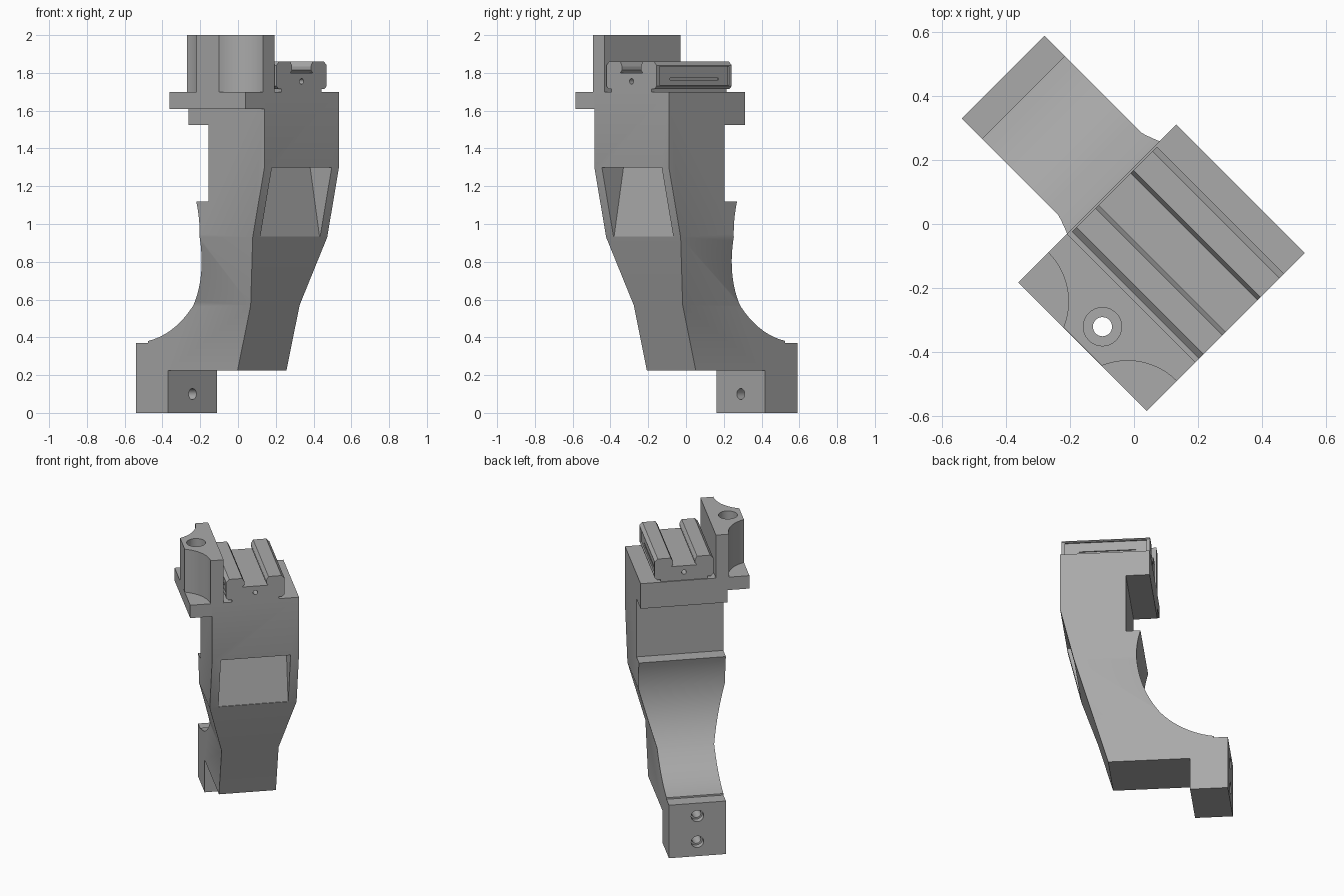
import bpy, bmesh, math
from mathutils import Vector

if "Cube" in bpy.data.objects:
    bpy.data.objects.remove(bpy.data.objects["Cube"], do_unlink=True)

grey = bpy.data.materials.new("plain grey")
grey.use_nodes = True
grey.diffuse_color = (0.4, 0.4, 0.4, 1)
grey.node_tree.nodes["Principled BSDF"].inputs["Base Color"].default_value = grey.diffuse_color

# The part is drawn in its own frame (u forward, v across, z up), then turned
TURN = math.radians(-45)
PLACE = {
    "u": lambda p, d: (d, p[0], p[1]),   # (v, z) outline pushed along u
    "v": lambda p, d: (p[0], d, p[1]),   # (u, z) outline pushed along v
    "z": lambda p, d: (p[0], p[1], d),   # (u, v) outline pushed along z
}


def prism(name, outline, axis, start, end):
    bm = bmesh.new()
    place = PLACE[axis]
    low = [bm.verts.new(place(p, start)) for p in outline]
    high = [bm.verts.new(place(p, end)) for p in outline]
    bm.faces.new(low)
    bm.faces.new(high)
    n = len(outline)
    for i in range(n):
        j = (i + 1) % n
        bm.faces.new((low[i], low[j], high[j], high[i]))
    bmesh.ops.recalc_face_normals(bm, faces=bm.faces)
    mesh = bpy.data.meshes.new(name)
    bm.to_mesh(mesh)
    bm.free()
    mesh.materials.append(grey)
    obj = bpy.data.objects.new(name, mesh)
    obj.rotation_euler.z = TURN
    bpy.context.collection.objects.link(obj)
    return obj


def arc(cx, cy, r, a0, a1, n):
    return [(cx + r * math.cos(math.radians(a0 + (a1 - a0) * i / n)),
             cy + r * math.sin(math.radians(a0 + (a1 - a0) * i / n))) for i in range(n + 1)]


def rect(x0, x1, y0, y1):
    return [(x0, y0), (x1, y0), (x1, y1), (x0, y1)]


def activate(obj):
    bpy.ops.object.select_all(action="DESELECT")
    bpy.context.view_layer.objects.active = obj
    obj.select_set(True)


def cut(obj, outline, axis, start, end):
    cutter = prism("cutter", outline, axis, start, end)
    cutter.hide_render = True
    mod = obj.modifiers.new("cut", "BOOLEAN")
    mod.operation, mod.solver, mod.object = "DIFFERENCE", "EXACT", cutter
    activate(obj)
    bpy.ops.object.modifier_apply(modifier=mod.name)
    bpy.data.objects.remove(cutter, do_unlink=True)


def bore(obj, cx, cy, r, axis, start, end):
    cut(obj, arc(cx, cy, r, 0, 348.75, 31), axis, start, end)


BACK, FRONT = -0.127, 0.442
TOP = 1.70

# Main arm: side outline with the round hollow at the back
outline = [(-0.375, 0), (-0.375, 0.225), (0.145, 0.225), (0.243, 0.57), (0.354, 0.93),
           (FRONT, 1.30), (FRONT, TOP), (BACK, TOP), (BACK, 1.525), (0.024, 1.525), (0.024, 1.12)]
outline += arc(-0.62, 0.95, 0.577, 17.1, -80.5, 28)
outline += [(-0.525, 0.37), (-0.615, 0.37), (-0.615, 0)]
arm = prism("arm", outline, "v", -0.244, 0.314)

# Narrow the arm towards the foot
WAIST, SHOULDER = 0.57, 0.93
bm = bmesh.new()
bm.from_mesh(arm.data)
for z in (WAIST, SHOULDER):
    bmesh.ops.bisect_plane(bm, geom=bm.verts[:] + bm.edges[:] + bm.faces[:],
                           plane_co=Vector((0, 0, z)), plane_no=Vector((0, 0, 1)))
for vert in bm.verts:
    t = min(1, max(0, (vert.co.z - WAIST) / (SHOULDER - WAIST)))
    vert.co.y = 0.218 + 0.096 * t if vert.co.y > 0 else -0.148 - 0.096 * t
bm.to_mesh(arm.data)
bm.free()

# Wedge pocket in the front, and foot screw holes
cut(arm, [(0.28, 1.30), (0.35, 0.935), (0.6, 0.935), (0.6, 1.30)], "v", -0.188, 0.26)
for z, depth in ((0.10, -0.3), (0.28, -0.4)):
    bore(arm, 0.035, z, 0.029, "u", -0.7, depth)
    bore(arm, 0.035, z, 0.04, "u", -0.7, -0.575)

# Side flange under the tower
flange = prism("side_flange", rect(BACK, FRONT, -0.385, -0.244), "z", 1.61, TOP)

# Tower with two scooped corners
MID = (BACK + FRONT) / 2
scoop = arc(BACK, -0.47, 0.217, 90, 23.1, 14)
tower_outline = scoop + [(2 * MID - u, v) for u, v in reversed(scoop)]
tower_outline += [(FRONT, -0.17), (BACK, -0.17)]
tower = prism("tower", tower_outline, "z", TOP, 2.0)
bore(tower, MID, -0.297, 0.06, "z", 1.78, 2.1)
for part in (tower, flange):
    bore(part, MID, -0.297, 0.03, "z", 1.5, 1.9)

# Slotted rail: half section mirrored about its centre line
CENTRE = 0.034
half = [(0.15, TOP), (0.15, 1.715), (0.172, 1.715), (0.188, 1.73), (0.188, 1.84), (0.168, 1.86),
        (0.084, 1.86), (0.070, 1.835), (0.070, 1.815), (0.084, 1.80)]
section = [(CENTRE + v, z) for v, z in half] + [(CENTRE - v, z) for v, z in reversed(half)]
rail = prism("rail", section, "u", -0.12, FRONT)
for side in (-1, 1):
    # shallow side panels with a fine groove
    a, b, c = (CENTRE + side * d for d in (0.178, 0.21, 0.170))
    cut(rail, rect(-0.10, 0.42, 1.735, 1.835), "v", min(a, b), max(a, b))
    cut(rail, rect(-0.03, 0.33, 1.763, 1.772), "v", min(c, b), max(c, b))
bore(rail, CENTRE, 1.755, 0.015, "u", 0.38, 0.5)
bore(rail, CENTRE, 1.755, 0.015, "u", -0.2, -0.06)

# Smooth curved faces, keep hard edges
for obj in (arm, flange, tower, rail):
    activate(obj)
    bpy.ops.object.shade_smooth_by_angle(angle=math.radians(25))
